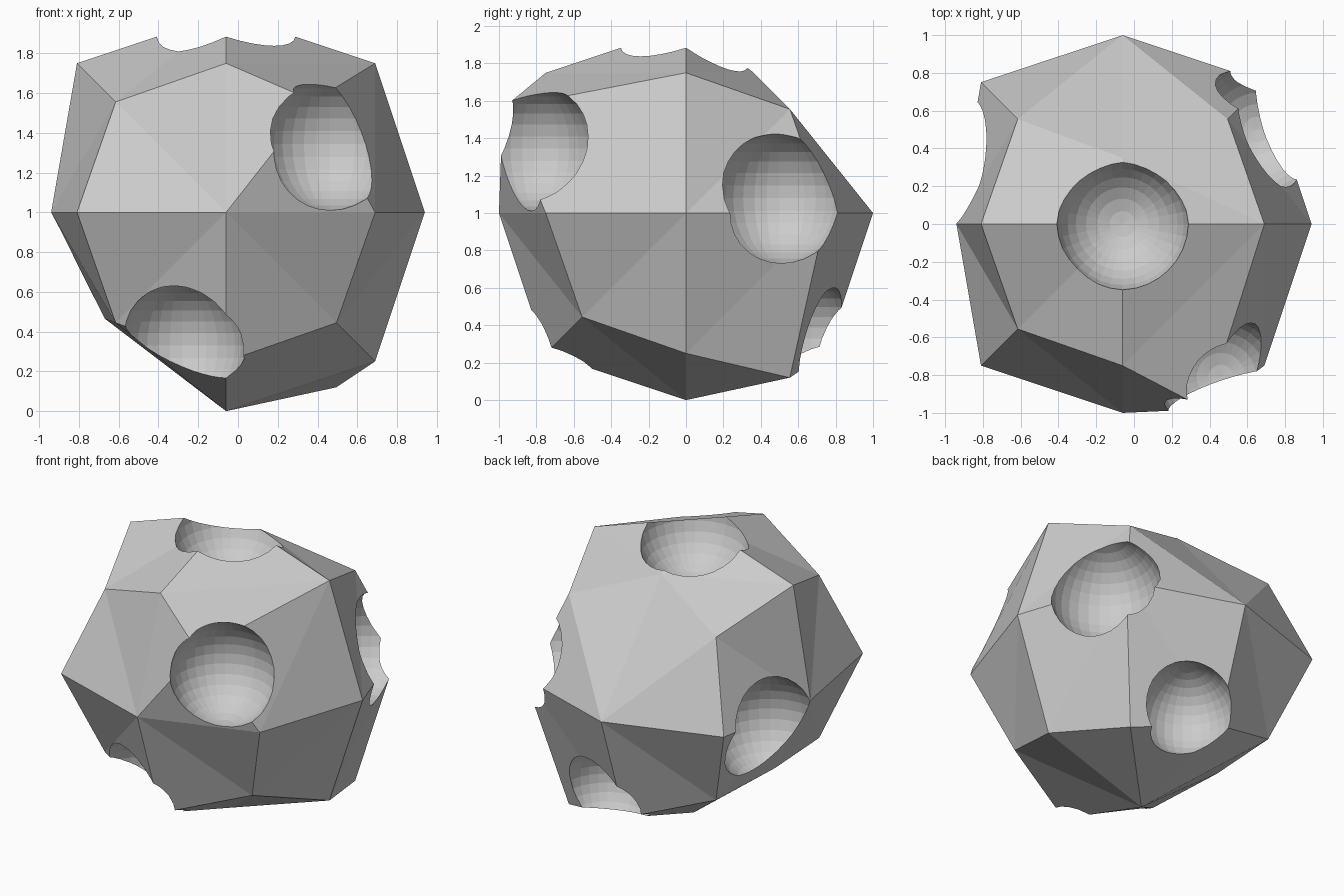
import bpy, bmesh
from mathutils import Vector

if "Cube" in bpy.data.objects:
    bpy.data.objects.remove(bpy.data.objects["Cube"])

CENTRE = Vector((-0.06, 0, 1))

# Rock body: a cube divided once and rounded towards a ball
bm = bmesh.new()
bmesh.ops.create_cube(bm, size=2)
bmesh.ops.subdivide_edges(bm, edges=bm.edges[:], cuts=1, use_grid_fill=True)
ROUND = {1: 1.0, 2: 0.75, 3: 5 / 9}

# A few corners are pushed out of place to make it irregular
MOVED = {
    (-1, 0, 0): (-0.88, 0, 0),
    (-1, 0, -1): (-0.61, 0, -0.535),
    (0, 1, 1): (0, 0.35, 0.76),
    (1, 1, -1): (0.555, 0.555, -0.88),
    (1, -1, 1): (0.44, -0.98, 0.56),
}
for v in bm.verts:
    key = tuple(round(c) for c in v.co)
    factor = ROUND[sum(c != 0 for c in key)]
    v.co = CENTRE + Vector(MOVED.get(key, [c * factor for c in key]))
bmesh.ops.triangulate(bm, faces=bm.faces[:], quad_method='SHORT_EDGE')
bmesh.ops.recalc_face_normals(bm, faces=bm.faces[:])
mesh = bpy.data.meshes.new("rock")
bm.to_mesh(mesh)
bm.free()
rock = bpy.data.objects.new("rock", mesh)
bpy.context.collection.objects.link(rock)

# Craters: spheres cut out of the body (centre, radius)
CRATERS = [
    ((-0.06, 0.0, 1.90), 0.35),      # top
    ((0.46, -0.81, 1.345), 0.335),   # front upper right
    ((-0.28, -0.66, 0.33), 0.318),   # front lower left
    ((0.65, 0.50, 1.08), 0.35),      # right
    ((0.13, 0.67, 0.33), 0.30),      # back low
    ((-0.85, 0.32, 0.88), 0.35),     # left
]
for centre, radius in CRATERS:
    bpy.ops.mesh.primitive_uv_sphere_add(segments=32, ring_count=16,
                                         radius=radius, location=centre)
    cutter = bpy.context.object
    cutter.name = "crater_cutter"
    cutter.hide_render = True
    mod = rock.modifiers.new("crater", 'BOOLEAN')
    mod.operation = 'DIFFERENCE'
    mod.solver = 'EXACT'
    mod.object = cutter
    bpy.context.view_layer.objects.active = rock
    bpy.ops.object.modifier_apply(modifier=mod.name)
    bpy.data.objects.remove(cutter)
